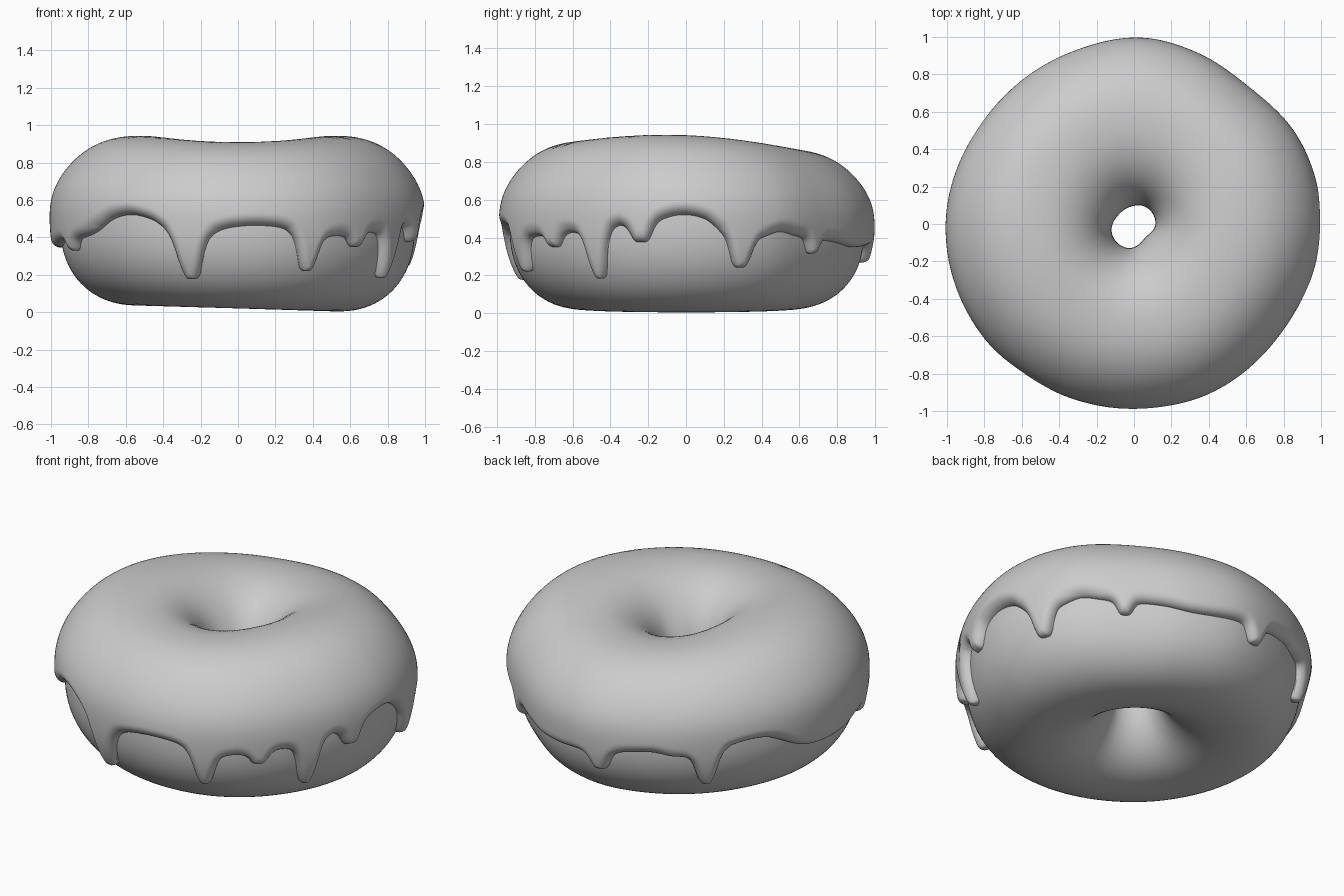
import bpy, math
from mathutils import Vector, kdtree

if "Cube" in bpy.data.objects:
    bpy.data.objects.remove(bpy.data.objects["Cube"])

# One plain grey for the whole model
grey = bpy.data.materials.new("plain grey")
grey.diffuse_color = (0.6, 0.6, 0.6, 1)
grey.use_nodes = True
grey.node_tree.nodes["Principled BSDF"].inputs["Base Color"].default_value = grey.diffuse_color

RC, EXP, THICK = 0.535, 2.2, 0.05


def table(points, t):
    """Smooth periodic interpolation (Catmull-Rom style) of (degrees, value) points."""
    t %= 360
    n = len(points)

    def pt(i):
        return points[i % n][0] + 360 * (i // n), points[i % n][1]

    if t < points[0][0]:
        t += 360
    i = max(k for k in range(n) if points[k][0] <= t)
    (x0, y0), (x1, y1), (x2, y2), (x3, y3) = (pt(i + k) for k in (-1, 0, 1, 2))
    h = x2 - x1
    k = (t - x1) / h
    m1, m2 = (y2 - y0) / (x2 - x0) * h, (y3 - y1) / (x3 - x1) * h
    return ((2 * k**3 - 3 * k**2 + 1) * y1 + (k**3 - 2 * k**2 + k) * m1
            + (3 * k**2 - 2 * k**3) * y2 + (k**3 - k**2) * m2)


# Lumpy outline, seen from the top
OUTLINE = [(0, .995), (28, .985), (50, .95), (70, .97), (88, .99), (110, .972),
           (145, .97), (180, 1.0), (218, 1.0), (245, .985), (272, .982),
           (295, .985), (325, .972), (345, .985)]
# Radius of the uneven hole
HOLE = [(0, .11), (55, .106), (100, .09), (150, .092), (205, .125), (257, .128), (310, .09)]
# Height of the icing edge between drips
EDGE = [(12, .44), (25, .41), (32, .43), (39, .41), (60, .375), (71, .35), (85, .36),
        (113, .41), (122, .395), (151, .465), (168, .36), (185, .35),
        (195, .38), (210, .40), (218, .43), (226, .50), (233, .52), (241, .495),
        (250, .43), (260, .43), (268, .455), (276, .463), (284, .455), (290, .43),
        (303, .41), (320, .43), (337, .47), (345, .46), (352, .50), (359, .52), (366 - 360 + 0, .50)]
EDGE.sort()
# Drips: angle, tip height, half width
DRIPS = [(254, .185, .075), (293.6, .225, .063), (312, .35, .055), (329.3, .19, .063),
         (345.5, .375, .06), (18, .245, .066), (47, .315, .05), (95, .27, .062),
         (132, .22, .066), (204, .33, .05)]


def spow(v, p):
    return math.copysign(abs(v) ** p, v)


def section(t):
    """Centre height, outer and inner half width, half height of the dough."""
    r = math.radians(t)
    top = .914 + .027 * math.cos(2 * r) - .022 * math.sin(r) - THICK
    bot = .02 - .016 * math.cos(r)
    return ((top + bot) / 2, table(OUTLINE, t) - RC - THICK,
            RC - table(HOLE, t) - .025, (top - bot) / 2)


def surface(sec, t, phi, off):
    """Point on the ring; phi 0 = outside, 90 deg = top, 180 deg = hole."""
    zc, a_out, a_in, b = sec
    c, s = math.cos(phi), math.sin(phi)
    a = a_out + off if c > 0 else a_in + off * .5
    # icing bulges a little on its upper outside
    bulge = 0.25 * max(off, 0) * math.exp(-((phi - .3) / .35) ** 2)
    rad = RC + a * spow(c, 2 / EXP) + bulge
    r = math.radians(t)
    return Vector((rad * math.cos(r), rad * math.sin(r),
                   zc + (b + off) * spow(s, 2 / EXP)))


def edge_phi(t, sec):
    z = base = table(EDGE, t)
    for ang, tip, w in DRIPS:
        d = abs((t - ang + 180) % 360 - 180)
        u = math.radians(d) * .93 / w
        if u < 4:
            z = min(z, base - max(base - tip, 0) / (1 + u ** 4.5))
    return math.asin(max(-1, min(1, spow((z - sec[0]) / sec[3], EXP / 2))))


def make(name, rows, wrap):
    """Skin a list of columns (one per angle) into a smooth mesh."""
    n, m = len(rows), len(rows[0])
    faces = []
    for i in range(n):
        k = (i + 1) % n
        for j in range(m if wrap else m - 1):
            l = (j + 1) % m
            faces.append((i * m + j, k * m + j, k * m + l, i * m + l))
    me = bpy.data.meshes.new(name)
    me.from_pydata([p for r in rows for p in r], [], faces)
    me.materials.append(grey)
    me.shade_smooth()
    ob = bpy.data.objects.new(name, me)
    bpy.context.collection.objects.link(ob)
    return ob


# Dough ring
make("dough", [[surface(section(i * 2), i * 2, math.radians(j * 4), 0) for j in range(90)]
               for i in range(180)], True)

# Icing: thickness rounds off with distance from its dripping edge
N, M = 1300, 64
INNER = math.radians(178)
secs = [section(i * 360 / N) for i in range(N)]
edge = [edge_phi(i * 360 / N, secs[i]) for i in range(N)]


def flat(t, phi):
    return Vector((math.radians(t) * .94, phi * .43, 0))


# Edge points, with extra points filling the steep drip sides
PAD, FILL = 40, 4
tree = kdtree.KDTree((N + 2 * PAD) * FILL)
for i in range(-PAD, N + PAD):
    for f in range(FILL):
        e0, e1 = edge[i % N], edge[(i + 1) % N]
        tree.insert(flat((i + f / FILL) * 360 / N, e0 + (e1 - e0) * f / FILL),
                    (i + PAD) * FILL + f)
tree.balance()

columns = []
for i in range(N):
    t = i * 360 / N
    col = []
    for j in range(M):
        # rows are packed closer near the outer edge
        phi = edge[i] + (INNER - edge[i]) * (j / (M - 1)) ** 1.7
        d = min(tree.find(flat(t, phi))[2], (INNER - phi) * .43)
        k = min(max(d, 0) / .05, 1)
        off = -.006 + (THICK + .006) * math.sqrt(max(0, 1 - (1 - k) ** 2))
        col.append(surface(secs[i], t, phi, off))
    columns.append(col)
make("icing", columns, False)
